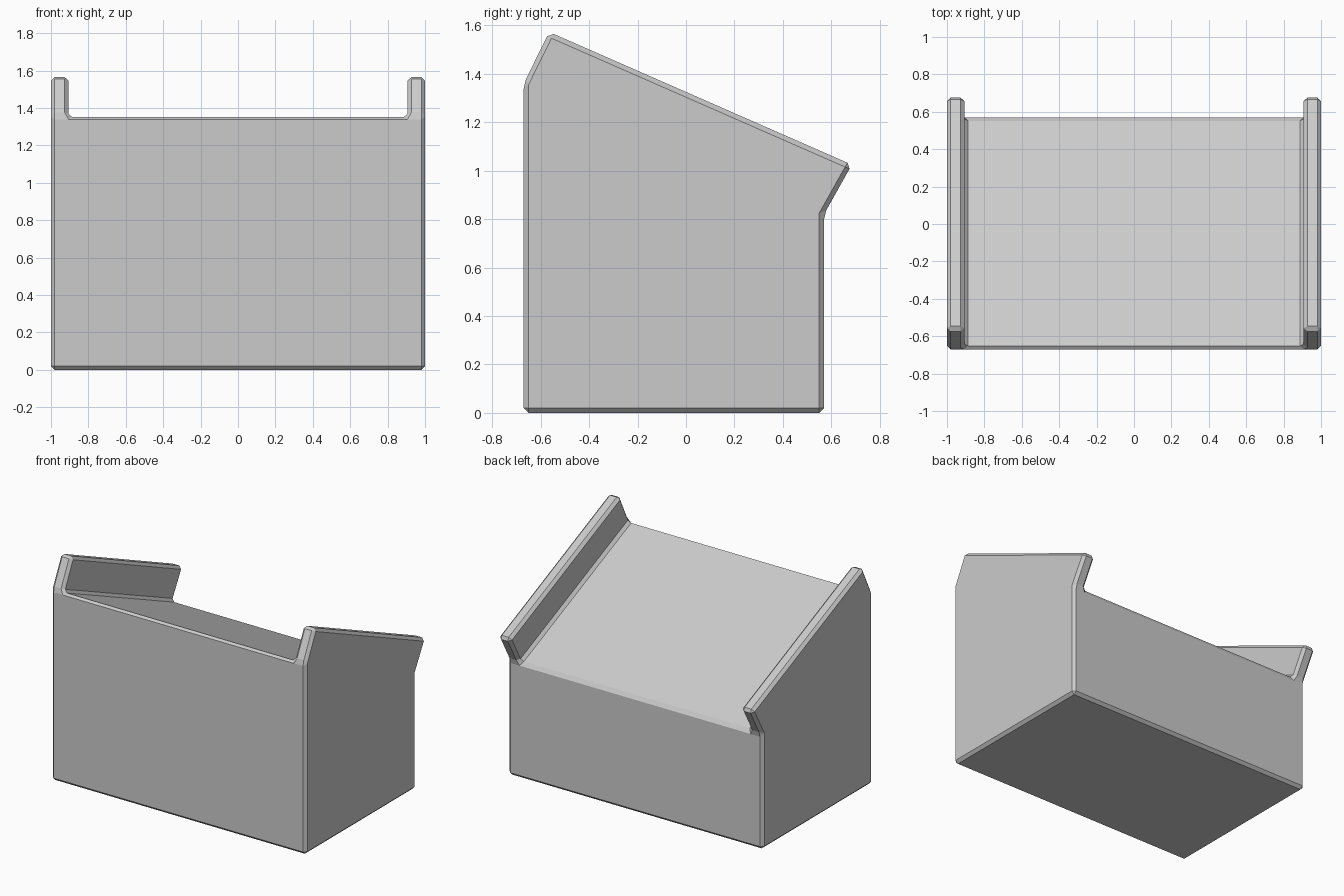
import bpy, bmesh, math

if "Cube" in bpy.data.objects:
    bpy.data.objects.remove(bpy.data.objects["Cube"])

# Side profile (y, z): sloped body, with raised side rims above it
A, B, C, D = (-0.67, 0), (0.57, 0), (0.57, 0.82), (-0.67, 1.36)
E, F = (0.685, 1.025), (-0.565, 1.573)
X = [-1, -0.907, 0.907, 1]

bm = bmesh.new()
rows = [[bm.verts.new((x, y, z)) for y, z in (A, B, C, D, E, F)] for x in X]

# Bottom, back and front panels, one piece across the outer ends
for i, j in ((0, 1), (1, 2), (0, 3)):
    for r, s in zip(rows, rows[1:]):
        bm.faces.new((r[i], r[j], s[j], s[i]))

# Outer ends, and inner rim faces
for r in (rows[0], rows[3]):
    bm.faces.new([r[i] for i in (0, 1, 2, 4, 5, 3)])
for r in rows[1:3]:
    bm.faces.new([r[i] for i in (2, 4, 5, 3)])

# Sloped deck between the rims, then the rim edges
r, s = rows[1:3]
bm.faces.new((r[2], r[3], s[3], s[2]))
for r, s in (rows[:2], rows[2:]):
    for i, j in ((2, 4), (4, 5), (5, 3)):
        bm.faces.new((r[i], r[j], s[j], s[i]))

# Merge coplanar panels
bmesh.ops.recalc_face_normals(bm, faces=bm.faces)
flat = [e for e in bm.edges if e.calc_face_angle(1) < 0.01]
bmesh.ops.dissolve_edges(bm, edges=flat, use_verts=True)
bmesh.ops.recalc_face_normals(bm, faces=bm.faces)

mesh = bpy.data.meshes.new("sloped_bin_body")
bm.to_mesh(mesh)
bm.free()
body = bpy.data.objects.new("sloped_bin_body", mesh)
bpy.context.collection.objects.link(body)

# Chamfered edges
bev = body.modifiers.new("chamfer", 'BEVEL')
bev.width = 0.02
bev.segments = 1
bev.limit_method = 'ANGLE'
bev.angle_limit = math.radians(20)
